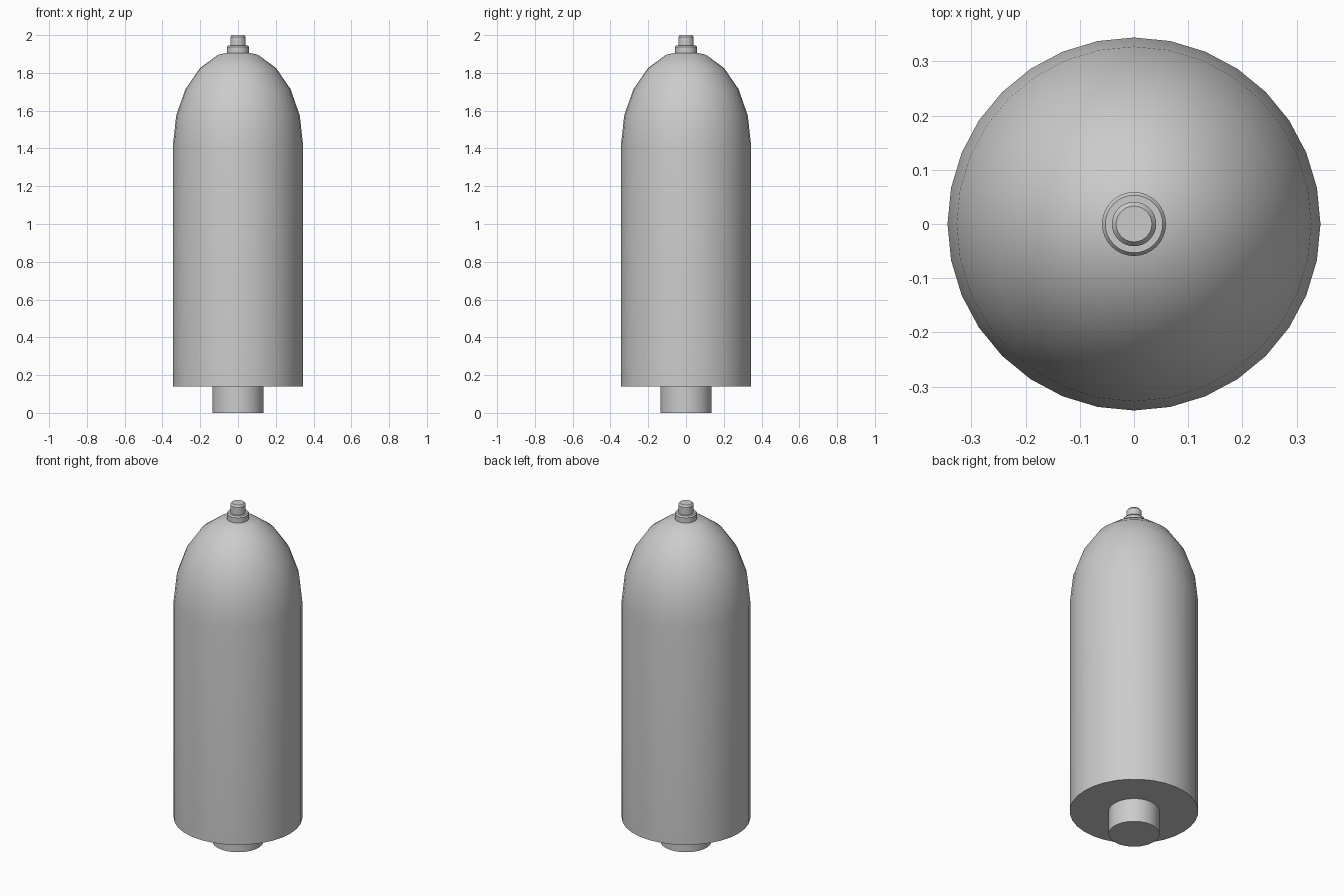
import bpy, bmesh, math

if "Cube" in bpy.data.objects:
    bpy.data.objects.remove(bpy.data.objects["Cube"])

SIDES = 32


def lathe(name, profile, sides=SIDES):
    """Turn a list of (radius, z) points into a closed smooth solid."""
    bm = bmesh.new()
    rings = []
    for r, z in profile:
        if r == 0:
            rings.append([bm.verts.new((0, 0, z))])
        else:
            rings.append([bm.verts.new((r * math.cos(2 * math.pi * i / sides),
                                        r * math.sin(2 * math.pi * i / sides), z))
                          for i in range(sides)])
    for low, high in zip(rings, rings[1:]):
        for i in range(sides):
            j = (i + 1) % sides
            if len(high) == 1:
                bm.faces.new((low[i], low[j], high[0]))
            else:
                bm.faces.new((low[i], low[j], high[j], high[i]))
    bm.faces.new(rings[0][::-1])
    if len(rings[-1]) > 1:
        bm.faces.new(rings[-1])
    bmesh.ops.recalc_face_normals(bm, faces=bm.faces)
    mesh = bpy.data.meshes.new(name)
    bm.to_mesh(mesh)
    bm.free()
    obj = bpy.data.objects.new(name, mesh)
    bpy.context.collection.objects.link(obj)
    bpy.ops.object.select_all(action='DESELECT')
    obj.select_set(True)
    bpy.context.view_layer.objects.active = obj
    bpy.ops.object.shade_smooth_by_angle(angle=math.radians(30))
    return obj


# Cylindrical body with a dome of five elliptical steps
R, BASE, SHOULDER, DOME = 0.344, 0.14, 1.42, 0.5
body = [(R, BASE)]
for k in range(5):
    a = math.radians(18 * k)
    body.append((R * math.cos(a), SHOULDER + DOME * math.sin(a)))
body.append((0, SHOULDER + DOME))
lathe("body", body)

# Plug under the body
lathe("base_plug", [(0.136, 0), (0.136, BASE)])

# Collar and tip knob with small bevels
lathe("tip_collar", [(0.059, 1.90), (0.059, 1.937), (0.053, 1.945)])
lathe("tip_knob", [(0.041, 1.94), (0.041, 1.99), (0.033, 2.0)])
